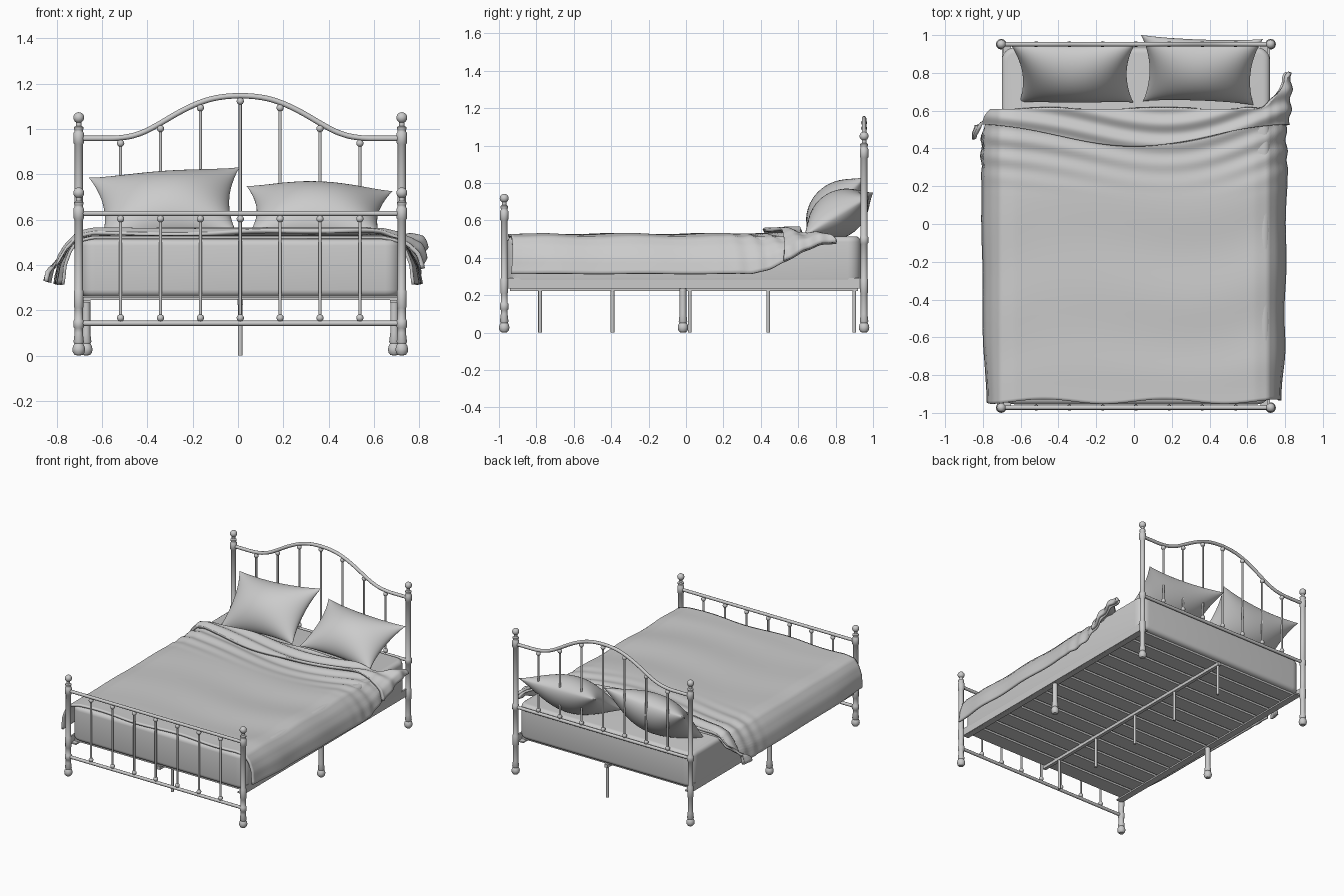
import bpy, bmesh, math
from mathutils import Vector, Matrix

if "Cube" in bpy.data.objects:
    bpy.data.objects.remove(bpy.data.objects["Cube"])

GREY = (0.6, 0.6, 0.6, 1)
mat = bpy.data.materials.new("plain grey")
mat.use_nodes = True
mat.diffuse_color = GREY
mat.node_tree.nodes["Principled BSDF"].inputs["Base Color"].default_value = GREY

CX = 0.01                      # centre line of the frame
HEAD_Y, FOOT_Y = 0.952, -0.972
POST_X = 0.713
STEP = 0.176                   # spindle spacing


def finish(name, bm, smooth=True, angle=40):
    bmesh.ops.recalc_face_normals(bm, faces=bm.faces)
    me = bpy.data.meshes.new(name)
    bm.to_mesh(me)
    bm.free()
    ob = bpy.data.objects.new(name, me)
    bpy.context.collection.objects.link(ob)
    me.materials.append(mat)
    if smooth:
        bpy.ops.object.select_all(action='DESELECT')
        ob.select_set(True)
        bpy.context.view_layer.objects.active = ob
        bpy.ops.object.shade_smooth_by_angle(angle=math.radians(angle))
    return ob


def box(bm, centre, size):
    m = Matrix.Translation(centre) @ Matrix.Diagonal((*size, 1))
    return bmesh.ops.create_cube(bm, size=1, matrix=m)


def ball(bm, centre, r):
    bmesh.ops.create_uvsphere(bm, u_segments=16, v_segments=10, radius=r,
                              matrix=Matrix.Translation(centre))


def tube(bm, path, r, n=12):
    """Round bar following a path that lies in an upright plane."""
    path = [Vector(p) for p in path]
    rings = []
    for i, p in enumerate(path):
        t = (path[min(i + 1, len(path) - 1)] - path[max(i - 1, 0)]).normalized()
        a = t.cross(Vector((0, 1, 0))).normalized()
        b = t.cross(a)
        rings.append([bm.verts.new(p + r * (a * math.cos(k * math.tau / n) + b * math.sin(k * math.tau / n)))
                      for k in range(n)])
    for p, q in zip(rings, rings[1:]):
        for k in range(n):
            bm.faces.new((p[k], p[(k + 1) % n], q[(k + 1) % n], q[k]))
    bm.faces.new(rings[0])
    bm.faces.new(rings[-1])


def lathe(name, profile, x, y, n=20):
    bm = bmesh.new()
    vs = [bm.verts.new((r, 0, z)) for r, z in profile]
    es = [bm.edges.new(e) for e in zip(vs, vs[1:])]
    bmesh.ops.spin(bm, geom=vs + es, cent=(0, 0, 0), axis=(0, 0, 1), angle=math.tau, steps=n)
    bmesh.ops.remove_doubles(bm, verts=bm.verts, dist=0.0002)
    bmesh.ops.translate(bm, verts=bm.verts, vec=(x, y, 0))
    return finish(name, bm)


def interp(x, pts):
    for (a, p), (b, q) in zip(pts, pts[1:]):
        if x <= b:
            return p + (q - p) * max(0, (x - a) / (b - a))
    return pts[-1][1]


def step(x, a, b):
    t = min(1, max(0, (x - a) / (b - a)))
    return t * t * (3 - 2 * t)


# Turned posts: ball foot, shaft, collars and ball finial
FOOT = [(0, 0), (.017, .002), (.026, .014), (.028, .028), (.025, .042), (.019, .052), (.023, .06), (.018, .1)]


def collar(z, h=.022, r=.023):
    return [(.018, z - h - .006), (r, z - h), (r, z + h), (.018, z + h + .006)]


def finial(z):
    dome = [(.024 * math.cos(a), z + .024 * math.sin(a)) for a in [math.radians(d) for d in range(-60, 91, 15)]]
    return [(.018, z - .055), (.021, z - .05), (.021, z - .042), (.012, z - .036), (.012, z - .026)] + dome


for side, sx in (("left", 1), ("right", -1)):
    x = CX + sx * POST_X
    bracket = collar(.25, .035, .021)
    lathe(side + "_foot_post", FOOT + collar(.14, .014) + bracket + collar(.627) + finial(.718), x, FOOT_Y)
    lathe(side + "_head_post", FOOT + bracket + collar(.495, .016) + collar(.96) + finial(1.05), x, HEAD_Y)
    lathe(side + "_middle_leg", FOOT + [(.018, .25), (0, .25)], CX + sx * .68, -.016)
    # Side rail: upright plate with an inner ledge
    bm = bmesh.new()
    box(bm, (CX + sx * .703, -.01, .263), (.012, 1.9, .055))
    box(bm, (CX + sx * .68, -.01, .24), (.04, 1.9, .01))
    finish(side + "_side_rail", bm, False)

# Headboard: arched top bar, lower bar and spindles
half = [(0, 1.148), (.09, 1.142), (.17, 1.122), (.27, 1.075), (.36, 1.02), (.44, .977), (.53, .958), (.71, .958)]


def arch(x):
    d = abs(x)
    return sum(interp(abs(d + k * .02), half) for k in (-2, -1, 0, 1, 2)) / 5


bm = bmesh.new()
tube(bm, [(CX + POST_X * i / 40, HEAD_Y, arch(POST_X * i / 40)) for i in range(-40, 41)], .012)
finish("headboard_arch", bm)


def bar(name, y, z, r=.0115):
    bm = bmesh.new()
    tube(bm, [(CX - POST_X, y, z), (CX + POST_X, y, z)], r)
    finish(name, bm)


bar("headboard_lower_bar", HEAD_Y, .495)
bar("footboard_top_bar", FOOT_Y, .627)
bar("footboard_lower_bar", FOOT_Y, .142)

for name, y, low, top in (("headboard_spindles", HEAD_Y, .52, lambda x: arch(x) - .024),
                          ("footboard_spindles", FOOT_Y, .166, lambda x: .603)):
    bm = bmesh.new()
    for i in range(-3, 4):
        x, z = CX + i * STEP, top(i * STEP)
        tube(bm, [(x, y, low - .02), (x, y, z + .02)], .007, 10)
        ball(bm, (x, y, low), .016)
        ball(bm, (x, y, z), .016)
    finish(name, bm)

# Slats, centre beam and thin support legs
bm = bmesh.new()
for i in range(14):
    box(bm, (CX, -.87 + i * .132, .252), (1.39, .112, .014))
finish("slats", bm, False)
bm = bmesh.new()
box(bm, (CX, -.01, .236), (.025, 1.86, .025))
finish("centre_beam", bm, False)
bm = bmesh.new()
for y in (-.78, -.393, .02, .44, .9):
    tube(bm, [(CX, y, 0), (CX, y, .235)], .01)
finish("support_legs", bm)

# Mattress with rounded corners and edges
bm = bmesh.new()
box(bm, (CX, -.01, .387), (1.42, 1.89, .255))
upright = [e for e in bm.edges if abs(e.verts[0].co.z - e.verts[1].co.z) > .1]
bmesh.ops.bevel(bm, geom=upright, offset=.07, segments=6, profile=.5, affect='EDGES')
rim = [e for e in bm.edges if abs(e.verts[0].co.z - e.verts[1].co.z) < .01]
bmesh.ops.bevel(bm, geom=rim, offset=.03, segments=4, profile=.5, affect='EDGES')
finish("mattress", bm)

# Duvet: a draped sheet with soft wrinkles, plus its folded-back band
DRAPE = [(0, (0, .528)), (.70, (.64, .528)), (.78, (.71, .512)), (.85, (.752, .465)), (.92, (.785, .40)), (1, (.80, .315))]


def drape(s):
    a = abs(s)
    x = interp(a, [(k, p[0]) for k, p in DRAPE])
    z = interp(a, [(k, p[1]) for k, p in DRAPE])
    return math.copysign(x, s), z


def head_edge(s):
    return .61 + .19 * step(s, .72, 1) - .16 * step(-s, .84, 1)


def sheet(name, start, lift, ridge, thick, cols=110, rows=100):
    bm = bmesh.new()
    grid = []
    for j in range(rows + 1):
        row = []
        for i in range(cols + 1):
            s = 2 * i / cols - 1
            v = j / rows
            y = start(s) + (head_edge(s) - start(s)) * v
            x, z = drape(s)
            hang = step(abs(s), .76, 1)
            # the hem lifts where it is pulled back, and flares toward the head
            if s > 0:
                z += hang * .16 * step(y, .33, .78)
            x *= 1 + hang * (.012 * step(y, -.6, .3) - .025 * step(-y, .6, .95))
            # long diagonal wrinkles and sagging cross folds
            calm = step(y, -.93, -.7)
            w = .005 * math.sin(13 * y - 4 * x + 2 * math.sin(3 * x)) * calm * (.4 + .6 * step(x, -.5, .4))
            bow = y - .16 * x * x + .03 * math.sin(4 * x + 1)
            w += ridge * math.sin(58 * bow + math.sin(5 * x)) * step(y, .12, .45)
            nx = hang * math.copysign(.8, s)
            z += (w + lift) * (1 - .7 * hang)
            x += (w + lift) * nx
            row.append(bm.verts.new((x, y, z)))
        grid.append(row)
    for p, q in zip(grid, grid[1:]):
        for i in range(cols):
            bm.faces.new((p[i], p[i + 1], q[i + 1], q[i]))
    ob = finish(name, bm, True, 60)
    mod = ob.modifiers.new("thickness", 'SOLIDIFY')
    mod.thickness = thick
    mod.offset = -1
    return ob


sheet("duvet", lambda s: -.94 + .012 * math.sin(9 * s), 0, .007, .014)
sheet("duvet_fold", lambda s: .45 + .05 * s * s - .04 * math.cos(4 * s), .026, .009, .02, 110, 30)


# Pillows: two bulging skins with pinched corners
def pillow(name, centre, half_w, half_h, thick, rot, n=28):
    bm = bmesh.new()
    for sign in (1, -1):
        grid = []
        for j in range(n + 1):
            v = math.sin(math.pi / 2 * (2 * j / n - 1))
            row = []
            for i in range(n + 1):
                u = math.sin(math.pi / 2 * (2 * i / n - 1))
                x = u * half_w * (1 - .13 * (1 - v * v)) * (1 + .05 * v)
                y = v * half_h * (1 - .13 * (1 - u * u))
                h = max(0, (1 - u * u) * (1 - v * v)) ** .6
                row.append(bm.verts.new((x, y, sign * thick * h)))
            grid.append(row)
        for p, q in zip(grid, grid[1:]):
            for i in range(n):
                bm.faces.new((p[i], p[i + 1], q[i + 1], q[i]))
    bmesh.ops.remove_doubles(bm, verts=bm.verts, dist=.0005)
    ob = finish(name, bm, True, 60)
    ob.location = centre
    ob.rotation_euler = [math.radians(a) for a in rot]


pillow("right_pillow", (-.315, .80, .662), .318, .215, .13, (43, -4, 0))
pillow("left_pillow", (.35, .815, .632), .308, .205, .125, (31, 2, -2))
